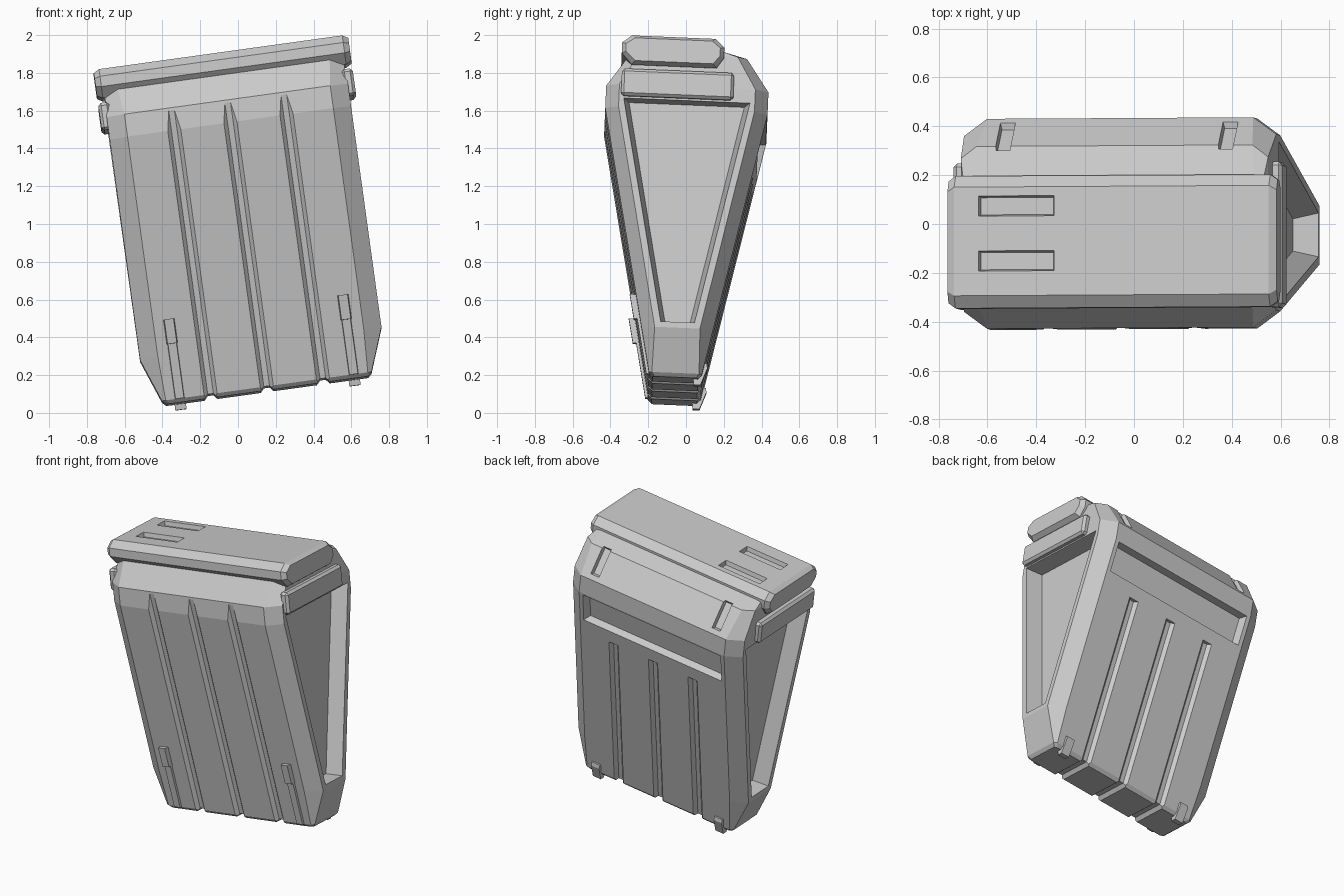
import bpy, bmesh, math
from mathutils import Matrix, Vector

if "Cube" in bpy.data.objects:
    bpy.data.objects.remove(bpy.data.objects["Cube"])

# Whole container leans; parts are built upright as (u, w, v) then tilted
TILT = (Matrix.Translation((0.155, -0.06, 0.115))
        @ Matrix.Rotation(math.radians(-2.4), 4, 'X')
        @ Matrix.Rotation(math.radians(-7.9), 4, 'Y'))


def loft(name, rings):
    """Closed solid skinned through rings of equal point count."""
    bm = bmesh.new()
    vs = [[bm.verts.new(p) for p in r] for r in rings]
    n = len(rings[0])
    for a, b in zip(vs, vs[1:]):
        for i in range(n):
            j = (i + 1) % n
            bm.faces.new((a[i], a[j], b[j], b[i]))
    bm.faces.new(vs[0])
    bm.faces.new(vs[-1])
    bmesh.ops.recalc_face_normals(bm, faces=bm.faces)
    me = bpy.data.meshes.new(name)
    bm.to_mesh(me)
    bm.free()
    ob = bpy.data.objects.new(name, me)
    bpy.context.collection.objects.link(ob)
    return ob


def box(name, u, w, v, bevel=0.0):
    ob = loft(name, [[(u[0], w[0], z), (u[1], w[0], z), (u[1], w[1], z), (u[0], w[1], z)] for z in v])
    if bevel:
        m = ob.modifiers.new("bevel", 'BEVEL')
        m.width, m.segments = bevel, 1
    return ob


def carve(ob, cutters):
    for c in cutters:
        c.hide_render = True
        m = ob.modifiers.new("cut", 'BOOLEAN')
        m.operation, m.solver, m.object = 'DIFFERENCE', 'EXACT', c
    me = bpy.data.meshes.new_from_object(ob.evaluated_get(bpy.context.evaluated_depsgraph_get()))
    ob.modifiers.clear()
    ob.data = me
    for c in cutters:
        bpy.data.objects.remove(c)


def face_w(v):
    """Half depth of the wedge's front and back faces at height v."""
    return 0.14 + (v - 0.02) * 0.29 / 1.40


# Wedge body: eight-sided rings (v, side u, face u, face w, side w)
def ring(v, U, I, H, S):
    return [(U, -S, v), (U, S, v), (I, H, v), (-I, H, v), (-U, S, v), (-U, -S, v), (-I, -H, v), (I, -H, v)]


body = loft("container_body", [ring(*r) for r in (
    (0.0, 0.54, 0.52, 0.12, 0.11), (0.02, 0.56, 0.54, 0.14, 0.125),
    (0.25, 0.645, 0.55, face_w(0.25), 0.12), (1.42, 0.645, 0.55, 0.43, 0.36),
    (1.54, 0.645, 0.55, 0.43, 0.36), (1.71, 0.635, 0.57, 0.31, 0.26),
    (1.74, 0.62, 0.58, 0.19, 0.17))])

cutters = []
# Tapered side recesses
for s in (-1, 1):
    def trap(u, e):
        return [(s * u, -0.335 + e, 1.465 - e * .3), (s * u, 0.335 - e, 1.465 - e * .3),
                (s * u, 0.09 - e * .8, 0.28 + e * .3), (s * u, -0.09 + e * .8, 0.28 + e * .3)]
    cutters.append(loft("side_cut", [trap(0.70, -0.015), trap(0.54, 0.03)]))

# Vertical grooves front and back, continued under the base
for u in (-0.3, 0.0, 0.3):
    for side, top in ((-1, 1.53), (1, 1.12)):
        def section(v, e=0.0):
            a, b = face_w(v) - 0.022 + e, face_w(v) + 0.05
            return [(u - 0.015, side * a, v), (u + 0.015, side * a, v),
                    (u + 0.08, side * b, v), (u - 0.08, side * b, v)]
        cutters.append(loft("groove_cut", [section(-0.1), section(top)]))
    cutters.append(loft("base_cut", [[(u - 0.015, w, 0.022), (u + 0.015, w, 0.022),
                                      (u + 0.08, w, -0.05), (u - 0.08, w, -0.05)] for w in (-0.3, 0.3)]))

# Long handle slot across the back
def slot(o, e):
    return [(x * (0.53 - e), face_w(v) + o, v) for x, v in
            ((-1, 1.2 + e), (1, 1.2 + e), (1, 1.41 - e * .3), (-1, 1.41 - e * .3))]


cutters.append(loft("slot_cut", [slot(0.05, -0.01), slot(-0.05, 0.025)]))

# Hinge notches in the rear slope
slope = Vector((0, -0.12, 0.17)).normalized()
normal = Vector((0, 0.17, 0.12)).normalized()
for u in (-0.46, 0.46):
    mid = Vector((u, 0.355, 1.646))
    def notch(o, hw, hl):
        return [mid + normal * o + slope * (b * hl) + Vector((a * hw, 0, 0))
                for a, b in ((-1, -1), (1, -1), (1, 1), (-1, 1))]
    cutters.append(loft("hinge_cut", [notch(0.06, 0.045, 0.125), notch(-0.025, 0.025, 0.085)]))
carve(body, cutters)

# Lid: octagonal section with chamfered ends
profile = [(-.30, 1.645), (-.355, 1.705), (-.355, 1.76), (-.305, 1.80),
           (.14, 1.80), (.187, 1.755), (.187, 1.70), (.15, 1.645)]


def lid_ring(u, k=1.0, j=1.0):
    return [(u, -0.084 + (w + 0.084) * k, 1.725 + (v - 1.725) * j) for w, v in profile]


lid = loft("lid", [lid_ring(-0.68, .92, .78), lid_ring(-0.65), lid_ring(0.65), lid_ring(0.68, .92, .78)])
carve(lid, [loft("lid_cut", [[(u0, w, v) for u0, w in
                              ((-.55 + e, c - .043 + e), (-.235 - e, c - .043 + e),
                               (-.235 - e, c + .043 - e), (-.55 + e, c + .043 - e))]
                             for v, e in ((1.83, -.005), (1.772, .008))])
            for c in (-0.163, 0.062)])

# Paired fittings on left and right
parts = [body, lid]
for s, tag in ((-1, "left"), (1, "right")):
    parts.append(box("side_latch_" + tag, sorted((s * 0.62, s * 0.68)), (-0.35, 0.245), (1.475, 1.62), 0.015))
    u = s * 0.465
    for label, v0, v1, out, hw in (("upper", 0.31, 0.44, 0.032, 0.033), ("lower", 0.02, 0.312, 0.014, 0.03)):
        rings = []
        for v, d in ((v0, 0), (v1, 0)):
            f = face_w(v)
            rings.append([(u - hw, -f + 0.03, v), (u + hw, -f + 0.03, v),
                          (u + hw * .75, -f - out, v), (u - hw * .75, -f - out, v)])
        parts.append(loft("front_clip_%s_%s" % (label, tag), rings))
    # Hooked foot under the rear edge
    hook = [(0.09, 0.03), (0.10, -0.03), (0.135, -0.03), (0.168, 0.06), (0.165, 0.085), (0.13, 0.085)]
    parts.append(loft("rear_foot_" + tag, [[(x, w, v) for w, v in hook] for x in (u - 0.03, u + 0.03)]))

for p in parts:
    p.matrix_world = TILT
